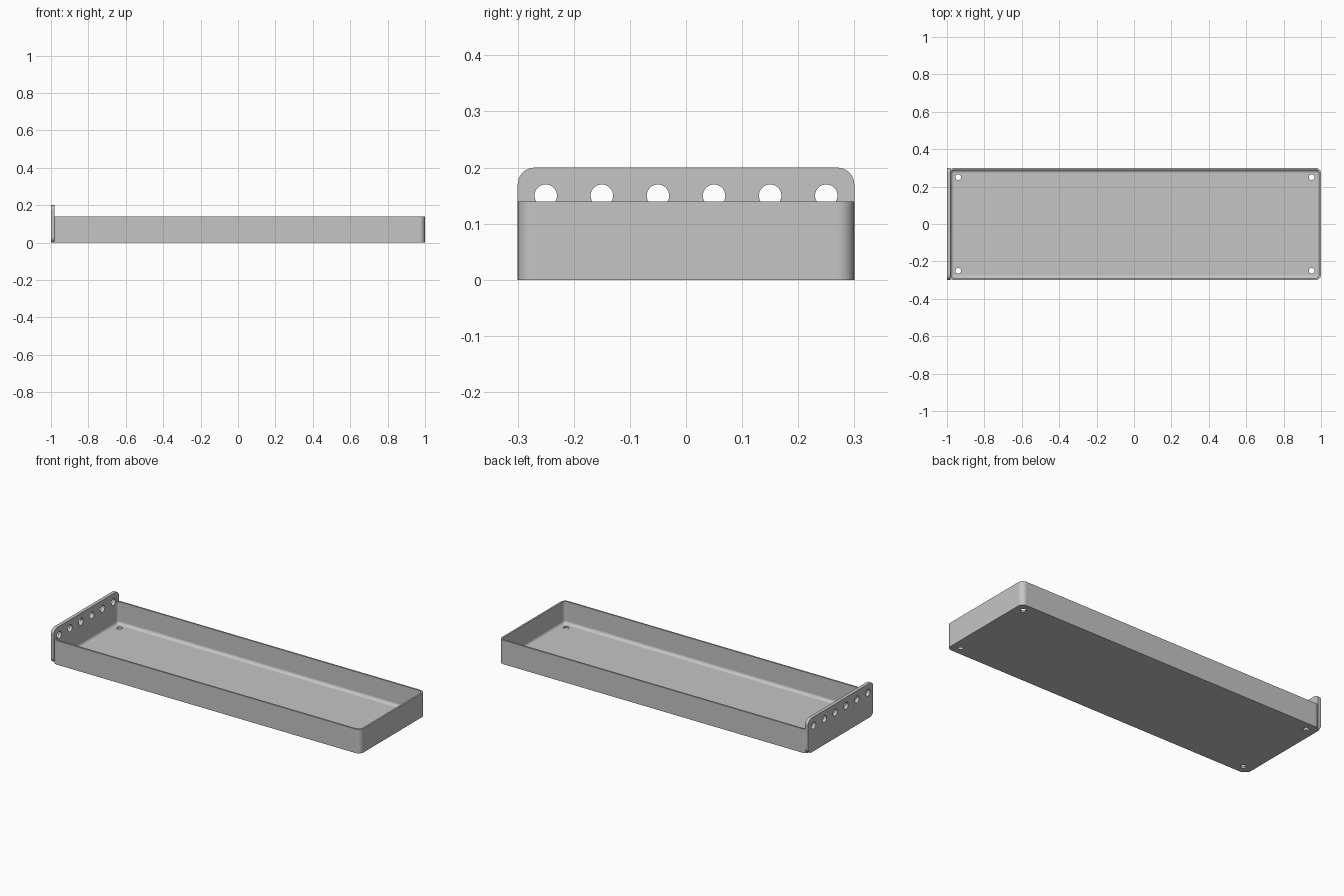
import bpy
import bmesh
from math import sin, cos, pi, radians
from mathutils import Matrix

if "Cube" in bpy.data.objects:
    bpy.data.objects.remove(bpy.data.objects["Cube"])

grey = bpy.data.materials.new("plain_grey")
grey.use_nodes = True
colour = (0.56, 0.56, 0.56, 1)
grey.diffuse_color = colour
grey.node_tree.nodes["Principled BSDF"].inputs["Base Color"].default_value = colour


def rounded_rect(a0, a1, b0, b1, r, steps=8):
    """Counter-clockwise outline with rounded corners."""
    corners = [(a1 - r, b1 - r), (a0 + r, b1 - r), (a0 + r, b0 + r), (a1 - r, b0 + r)]
    return [(ca + r * cos(t), cb + r * sin(t))
            for q, (ca, cb) in enumerate(corners)
            for t in [(q + k / steps) * pi / 2 for k in range(steps + 1)]]


def loft(name, rings):
    """Skin a stack of matching outlines and cap both ends."""
    bm = bmesh.new()
    rows = [[bm.verts.new(p) for p in ring] for ring in rings]
    for low, high in zip(rows, rows[1:]):
        for i in range(len(low)):
            j = (i + 1) % len(low)
            bm.faces.new((low[i], low[j], high[j], high[i]))
    bm.faces.new(rows[0][::-1])
    bm.faces.new(rows[-1])
    bmesh.ops.recalc_face_normals(bm, faces=bm.faces)
    return add_object(name, bm)


def add_object(name, bm):
    mesh = bpy.data.meshes.new(name)
    bm.to_mesh(mesh)
    bm.free()
    mesh.materials.append(grey)
    obj = bpy.data.objects.new(name, mesh)
    bpy.context.collection.objects.link(obj)
    return obj


def drill(targets, centres, radius, depth, turn=Matrix()):
    """Cut round holes through every target."""
    bm = bmesh.new()
    for c in centres:
        bmesh.ops.create_cone(bm, cap_ends=True, segments=32, radius1=radius, radius2=radius,
                              depth=depth, matrix=Matrix.Translation(c) @ turn)
    cutter = add_object("hole_cutter", bm)
    cutter.hide_render = True
    for obj in targets:
        bpy.context.view_layer.objects.active = obj
        mod = obj.modifiers.new("holes", 'BOOLEAN')
        mod.operation = 'DIFFERENCE'
        mod.solver = 'EXACT'
        mod.object = cutter
        bpy.ops.object.modifier_apply(modifier=mod.name)
    bpy.data.objects.remove(cutter)


# Tray: thin walls, rounded corners, fillet where the walls meet the floor
height, wall, fillet, corner = 0.14, 0.01, 0.018, 0.03
profile = [(0, 0), (0, height), (wall, height)]
for k in range(9):
    t = k / 8 * pi / 2
    profile.append((wall + fillet * (1 - cos(t)), wall + fillet * (1 - sin(t))))
rings = []
for d, z in profile:
    outline = rounded_rect(-0.99 + d, 1 - d, -0.3 + d, 0.3 - d, corner - d)
    rings.append([(x, y, z) for x, y in outline])
tray = loft("tray", rings)

# End plate: upright with rounded corners
outline = rounded_rect(-0.3, 0.3, 0, 0.2, corner)
plate = loft("end_plate", [[(x, y, z) for y, z in outline] for x in (-1, -0.98)])

# Row of holes in the end plate, and one drain hole in each floor corner
row = [(-0.99, -0.25 + 0.1 * i, 0.15) for i in range(6)]
drill([plate, tray], row, 0.02, 0.08, Matrix.Rotation(pi / 2, 4, 'Y'))
drains = [(x, y, 0) for x in (-0.94, 0.95) for y in (-0.25, 0.25)]
drill([tray], drains, 0.015, 0.08)

# Smooth the curved parts and keep the flat faces flat
for obj in (tray, plate):
    bpy.ops.object.select_all(action='DESELECT')
    obj.select_set(True)
    bpy.context.view_layer.objects.active = obj
    bpy.ops.object.shade_smooth_by_angle(angle=radians(30))
    weighted = obj.modifiers.new("flat_faces", 'WEIGHTED_NORMAL')
    weighted.keep_sharp = True
